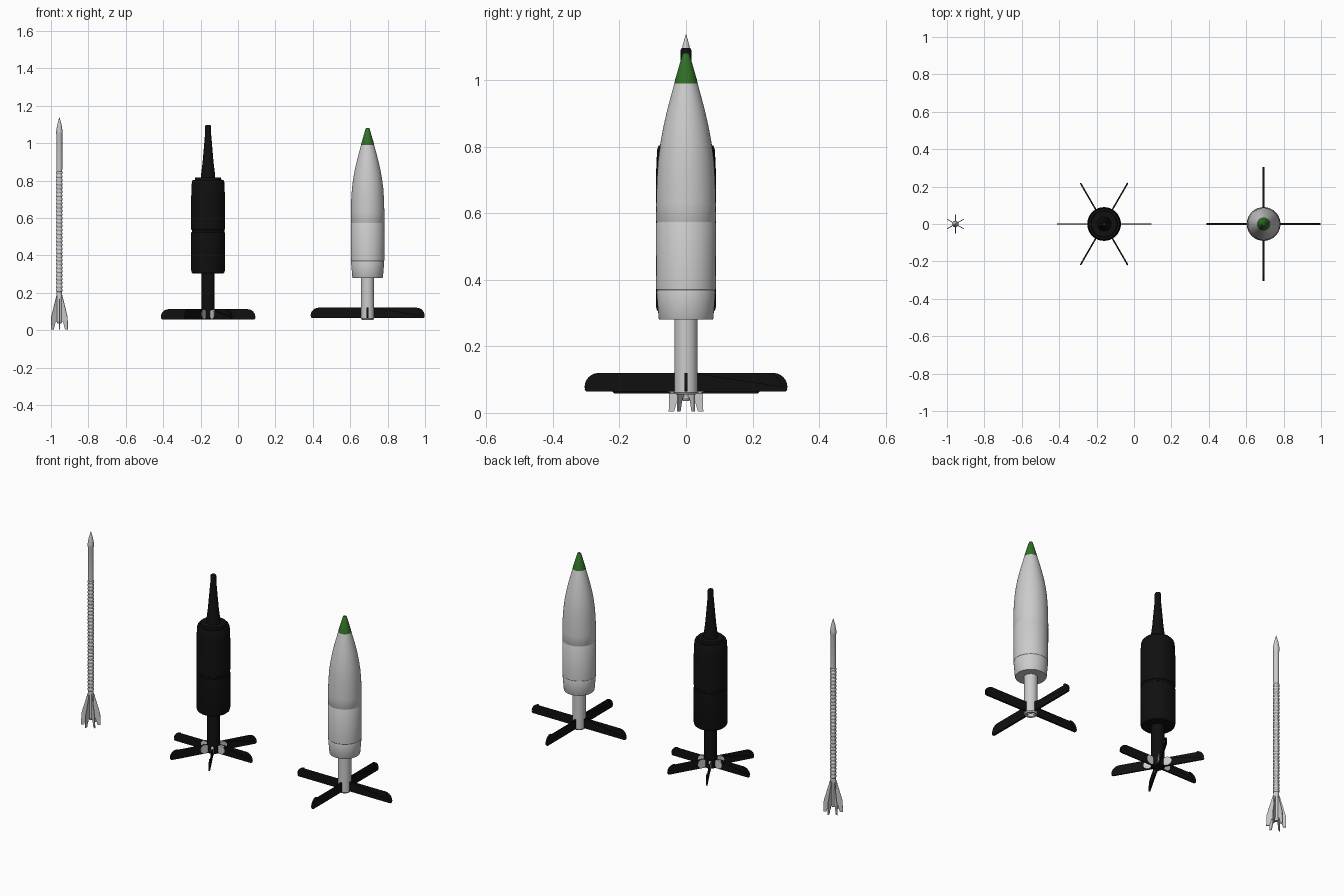
import bpy, bmesh
from math import sin, cos, pi, radians

if "Cube" in bpy.data.objects:
    bpy.data.objects.remove(bpy.data.objects["Cube"])


def material(name, rgb):
    m = bpy.data.materials.new(name)
    m.diffuse_color = (*rgb, 1)
    m.use_nodes = True
    m.node_tree.nodes["Principled BSDF"].inputs["Base Color"].default_value = m.diffuse_color
    return m


BLACK = material("black_paint", (0.005, 0.005, 0.005))
GREEN = material("green_paint", (0.03, 0.16, 0.02))


def finish(bm, name, x, mat, smooth=True):
    bmesh.ops.recalc_face_normals(bm, faces=bm.faces)
    me = bpy.data.meshes.new(name)
    bm.to_mesh(me)
    bm.free()
    ob = bpy.data.objects.new(name, me)
    bpy.context.collection.objects.link(ob)
    ob.location.x = x
    if mat:
        me.materials.append(mat)
    if smooth:
        bpy.ops.object.select_all(action='DESELECT')
        ob.select_set(True)
        bpy.context.view_layer.objects.active = ob
        bpy.ops.object.shade_smooth_by_angle(angle=radians(30))
    return ob


def lathe(name, profile, x, mat=None, n=48):
    """Revolve (radius, z) points around the z axis and cap both ends."""
    bm = bmesh.new()
    rings = [[bm.verts.new((r * cos(2 * pi * i / n), r * sin(2 * pi * i / n), z))
              for i in range(n)] for r, z in profile]
    for a, b in zip(rings, rings[1:]):
        for i in range(n):
            j = (i + 1) % n
            bm.faces.new((a[i], a[j], b[j], b[i]))
    bm.faces.new(rings[0])
    bm.faces.new(rings[-1])
    return finish(bm, name, x, mat)


def plates(name, outline, count, start, thick, x, mat=None):
    """Radial array of flat plates, outline given as (radius, z)."""
    bm = bmesh.new()
    for k in range(count):
        a = radians(start) + 2 * pi * k / count
        c, s = cos(a), sin(a)
        sides = [[bm.verts.new((r * c - t * s, r * s + t * c, z)) for r, z in outline]
                 for t in (-thick / 2, thick / 2)]
        bm.faces.new(sides[0])
        bm.faces.new(sides[1])
        for i in range(len(outline)):
            j = (i + 1) % len(outline)
            bm.faces.new((sides[0][i], sides[0][j], sides[1][j], sides[1][i]))
    return finish(bm, name, x, mat, False)


def blade(root, tip, z0, z1):
    """Fin blade with a large rounded upper outer corner."""
    w, h = 0.042, (z1 - z0) * 0.78
    arc = [(tip - w + w * sin(t), z1 - h + h * cos(t))
           for t in [i * pi / 12 for i in range(7)]]
    return [(root, z0), (tip - 0.006, z0), (tip, z0 + 0.006)] + arc + [(root, z1)]


# Slim dart: ridged rod with pointed nose
DX = -0.955
rod = [(0.009, 0.035), (0.015, 0.045), (0.015, 0.20)]
for k in range(32):
    z = 0.205 + k * 0.0203
    rod += [(0.0145, z), (0.0172, z + 0.004), (0.0172, z + 0.011), (0.0145, z + 0.015)]
rod += [(0.0155, 0.862), (0.0155, 1.045), (0.017, 1.05), (0.017, 1.065),
        (0.011, 1.10), (0.001, 1.137)]
lathe("dart_rod", rod, DX, n=32)
plates("dart_fins", [(0.010, 0.19), (0.016, 0.19), (0.050, 0.07), (0.052, 0.004),
                     (0.036, 0.004), (0.024, 0.045), (0.010, 0.05)], 6, 30, 0.004, DX)

# Black spiked round: boom, body, spike
MX = -0.16
lathe("spiked_boom", [(0.028, 0.056), (0.035, 0.062), (0.035, 0.305)], MX, BLACK)
lathe("spiked_body", [(0.03, 0.302), (0.080, 0.302), (0.087, 0.308), (0.090, 0.318),
                      (0.090, 0.522), (0.087, 0.525), (0.087, 0.535), (0.090, 0.538),
                      (0.090, 0.72), (0.087, 0.79), (0.082, 0.804), (0.071, 0.804),
                      (0.069, 0.817), (0.03, 0.817)], MX, BLACK)
lathe("spike", [(0.038, 0.81), (0.037, 0.835), (0.029, 0.90), (0.018, 1.03),
                (0.016, 1.05), (0.016, 1.09), (0.013, 1.096)], MX, BLACK)
plates("spiked_fins", blade(0.02, 0.253, 0.058, 0.112), 6, 0, 0.008, MX, BLACK)
# Round pale hinge discs on both faces of every fin
disc = [(0.052 + 0.025 * cos(i * pi / 12), 0.085 + 0.025 * sin(i * pi / 12))
        for i in range(24)]
plates("fin_hinge_discs", disc, 6, 0, 0.013, MX)

# Grey finned shell: boom with recessed tail, ogive body, green nose
SX = 0.693
lathe("shell_boom", [(0.018, 0.075), (0.022, 0.058), (0.030, 0.055), (0.035, 0.062),
                     (0.035, 0.285)], SX)
lathe("shell_body", [(0.03, 0.28), (0.080, 0.28), (0.082, 0.284), (0.0885, 0.363),
                     (0.0875, 0.366), (0.0875, 0.369), (0.0895, 0.372), (0.090, 0.57),
                     (0.089, 0.572), (0.089, 0.575), (0.090, 0.577), (0.0895, 0.63),
                     (0.0875, 0.70), (0.0835, 0.76), (0.077, 0.81), (0.068, 0.86),
                     (0.056, 0.912), (0.045, 0.953), (0.035, 0.99)], SX, n=64)
lathe("shell_nose", [(0.035, 0.99), (0.033, 1.0), (0.011, 1.076), (0.008, 1.081)],
      SX, GREEN)
plates("shell_fins", blade(0.02, 0.305, 0.064, 0.12), 4, 0, 0.010, SX, BLACK)
